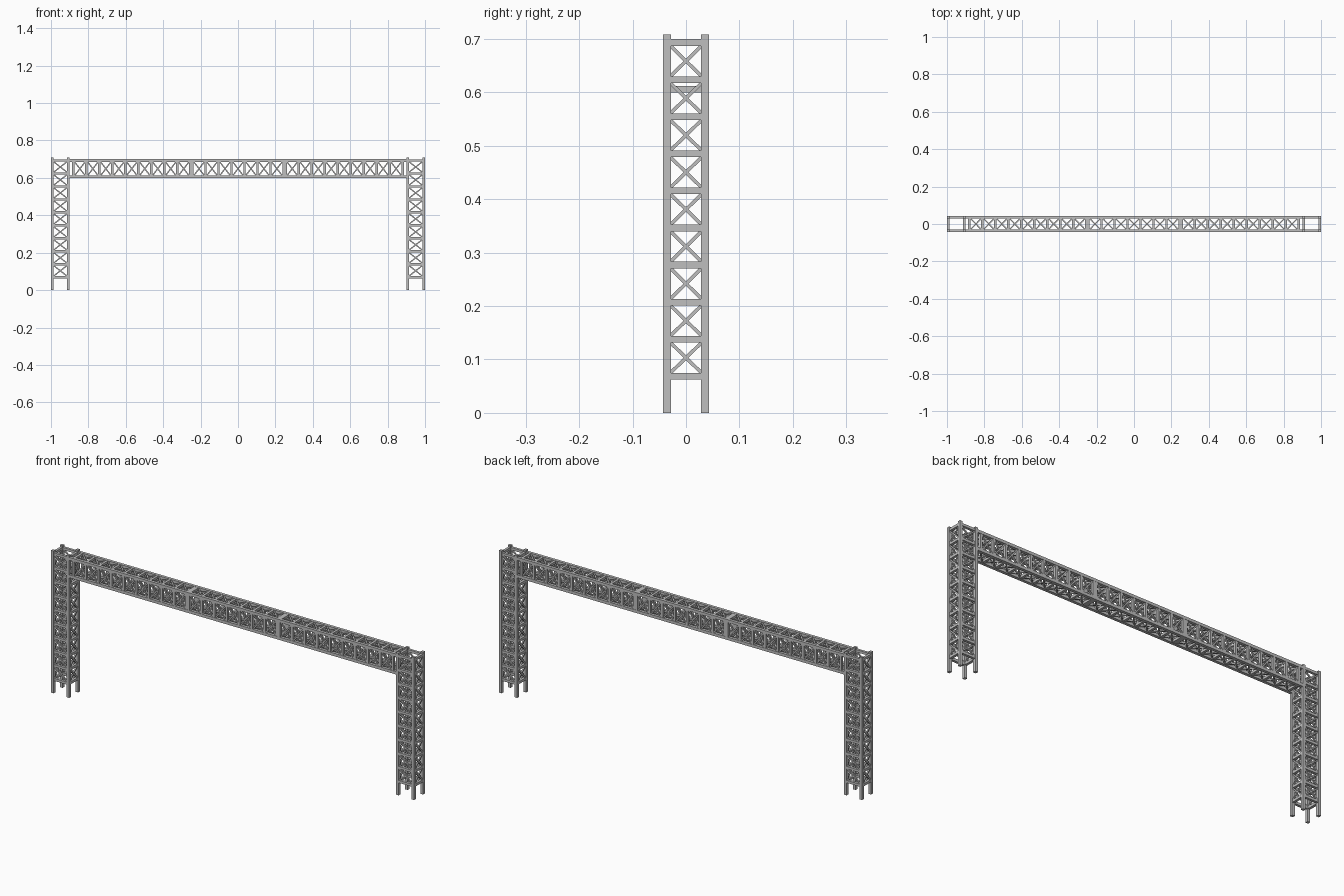
import bpy, bmesh
from mathutils import Vector, Matrix

cube = bpy.data.objects.get("Cube")
if cube:
    bpy.data.objects.remove(cube, do_unlink=True)

steel = bpy.data.materials.new("grey steel")
steel.use_nodes = True
grey = (0.52, 0.52, 0.52, 1)
steel.diffuse_color = grey
steel.node_tree.nodes["Principled BSDF"].inputs["Base Color"].default_value = grey

POST, BAR, BRACE = 0.0145, 0.0125, 0.0065
BAY = 0.0694
HALF_Y = 0.0355


def make_part(name, struts, size):
    """One object holding square tubes between pairs of points."""
    bm = bmesh.new()
    for a, b in struts:
        a, b = Vector(a), Vector(b)
        d = b - a
        z = d.normalized()
        # keep the tube square to the face it lies in
        side = Vector((0, 1, 0)) if abs(z.y) < 1e-4 else Vector((1, 0, 0))
        if abs(z.x) > 1e-4 and abs(z.y) > 1e-4:
            side = Vector((0, 0, 1))
        x = side.cross(z).normalized()
        rot = Matrix((x, z.cross(x), z)).transposed().to_4x4()
        scale = Matrix.Diagonal((size, size, d.length, 1))
        bmesh.ops.create_cube(bm, size=1, matrix=Matrix.Translation((a + b) / 2) @ rot @ scale)
    mesh = bpy.data.meshes.new(name)
    bm.to_mesh(mesh)
    bm.free()
    mesh.materials.append(steel)
    ob = bpy.data.objects.new(name, mesh)
    bpy.context.collection.objects.link(ob)


def truss(name, place, half_u, half_v, ends, sections):
    """Four-chord lattice; place(u, v, w) maps section and length to space.
    Each section is a list of the stations of its cross frames."""
    corners = [(-half_u, -half_v), (half_u, -half_v), (half_u, half_v), (-half_u, half_v)]
    chords = [(place(u, v, ends[0]), place(u, v, ends[1])) for u, v in corners]
    bars, braces = [], []
    inset = BAR * 0.45
    for p, q in zip(corners, corners[1:] + corners[:1]):
        # pull strut ends back to the inner faces of the chords
        t = (Vector(q) - Vector(p)).normalized() * inset
        p, q = Vector(p) + t, Vector(q) - t
        for stations in sections:
            bars += [(place(*p, w), place(*q, w)) for w in stations]
            for lo, hi in zip(stations, stations[1:]):
                lo, hi = lo + inset, hi - inset
                braces.append((place(*p, lo), place(*q, hi)))
                braces.append((place(*q, lo), place(*p, hi)))
    make_part(name + "_chords", chords, POST)
    make_part(name + "_cross_bars", bars, BAR)
    make_part(name + "_braces", braces, BRACE)


# Two towers on open legs
rungs = [0.0685 + BAY * i for i in range(10)]
for name, cx in (("left_tower", 0.95), ("right_tower", -0.95)):
    truss(name, lambda u, v, w, cx=cx: (cx + u, v, w), 0.04275, HALF_Y, (0, 0.708), [rungs])

# Spanning beam: three bolted sections of 9, 7 and 9 bays
sections, start = [], -(25 * BAY + 2 * BAR) / 2
for bays in (9, 7, 9):
    sections.append([start + BAY * i for i in range(bays + 1)])
    start += bays * BAY + BAR
truss("beam", lambda u, v, w: (w, u, 0.649 + v), HALF_Y, 0.0435, (-0.9, 0.9), sections)
